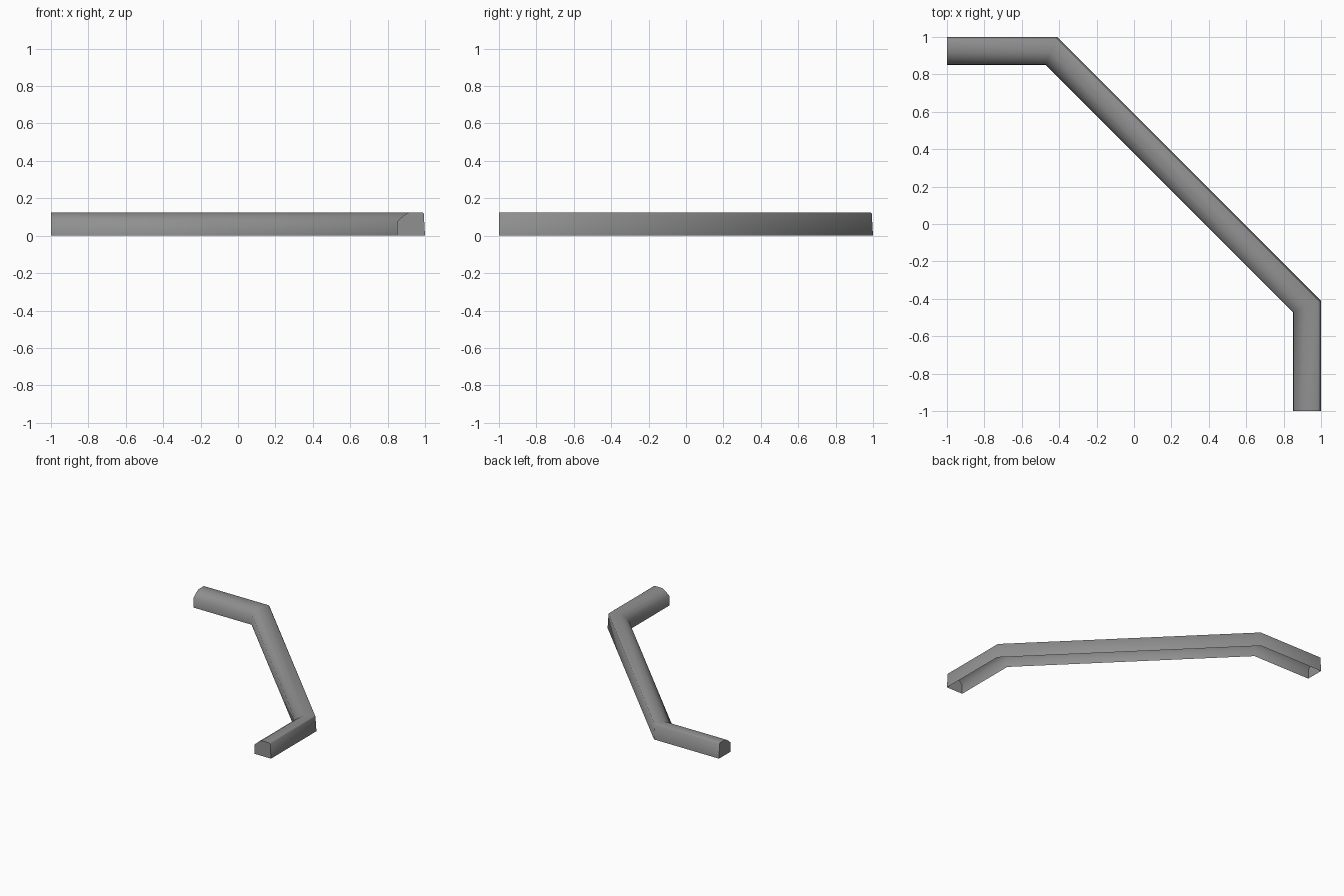
import bpy
import bmesh
import math
from mathutils import Vector

cube = bpy.data.objects.get("Cube")
if cube:
    bpy.data.objects.remove(cube, do_unlink=True)

grey = bpy.data.materials.new("mid_grey")
grey.use_nodes = True
colour = (0.28, 0.28, 0.28, 1)
grey.diffuse_color = colour
grey.node_tree.nodes["Principled BSDF"].inputs["Base Color"].default_value = colour

# Outer edge of the rail, from the left-hand end to the front end
path = [Vector(p) for p in ((-1, 1), (-0.41, 1), (1, -0.41), (1, -1))]

# Section: (distance inward from the outer edge, height), open underneath
section = [(0, 0), (0.007, 0.12), (0.015, 0.125), (0.085, 0.125),
           (0.115, 0.107), (0.148, 0.078), (0.15, 0)]


def inward(a, b):
    d = (b - a).normalized()
    return Vector((d.y, -d.x))


def mitre(i):
    """Inward direction at a path point, lengthened at the bends."""
    sides = []
    if i > 0:
        sides.append(inward(path[i - 1], path[i]))
    if i < len(path) - 1:
        sides.append(inward(path[i], path[i + 1]))
    n = sum(sides, Vector((0, 0))).normalized()
    return n / n.dot(sides[0])


bm = bmesh.new()
rings = []
for i, p in enumerate(path):
    n = mitre(i)
    rings.append([bm.verts.new((*(p + n * w), h)) for w, h in section])

# Skin between the rings
for r, s in zip(rings, rings[1:]):
    for k in range(len(section) - 1):
        bm.faces.new((r[k], r[k + 1], s[k + 1], s[k]))

# End caps
bm.faces.new(rings[0][::-1])
bm.faces.new(rings[-1])
bmesh.ops.recalc_face_normals(bm, faces=bm.faces)
# The skin is open below, so make sure the top faces up
bm.normal_update()
top = max(bm.faces, key=lambda f: f.calc_center_median().z)
if top.normal.z < 0:
    bmesh.ops.reverse_faces(bm, faces=bm.faces)

mesh = bpy.data.meshes.new("angled_rail")
bm.to_mesh(mesh)
bm.free()
mesh.materials.append(grey)
rail = bpy.data.objects.new("angled_rail", mesh)
bpy.context.collection.objects.link(rail)

bpy.ops.object.select_all(action='DESELECT')
rail.select_set(True)
bpy.context.view_layer.objects.active = rail
bpy.ops.object.shade_smooth_by_angle(angle=math.radians(60))
